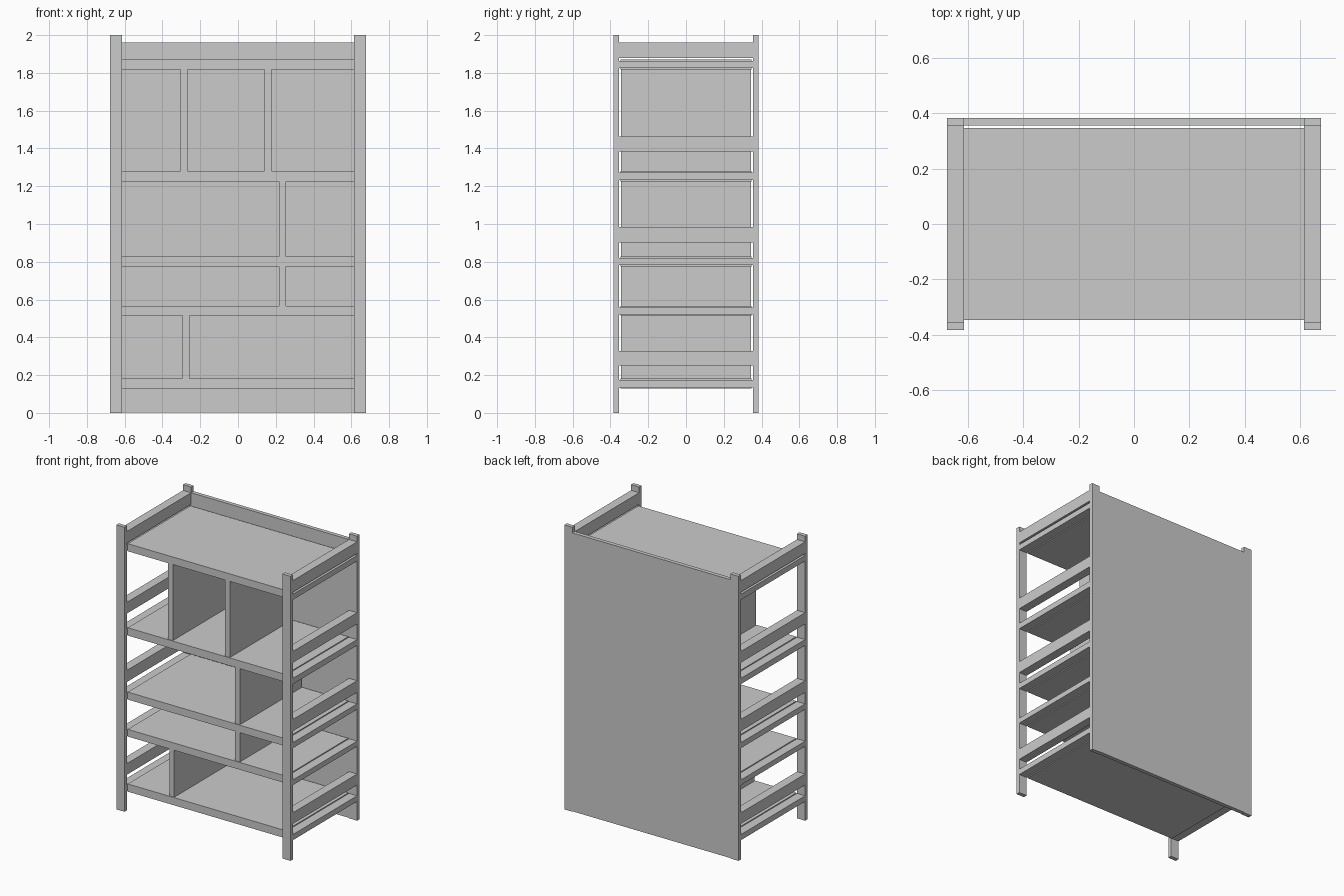
import bpy, bmesh

if "Cube" in bpy.data.objects:
    bpy.data.objects.remove(bpy.data.objects["Cube"])

# Overall sizes
X, XI = 0.677, 0.614      # outer and inner face of the posts
Y, YI = 0.384, 0.356      # outer and inner face in depth
SHELF_Y = 0.348           # shelf front edge
TOP = 1.96                # top of back panel and top rails


def box(name, x0, x1, y0, y1, z0, z1):
    bm = bmesh.new()
    bmesh.ops.create_cube(bm, size=1)
    for v in bm.verts:
        v.co.x = x1 if v.co.x > 0 else x0
        v.co.y = y1 if v.co.y > 0 else y0
        v.co.z = z1 if v.co.z > 0 else z0
    mesh = bpy.data.meshes.new(name)
    bm.to_mesh(mesh)
    bm.free()
    obj = bpy.data.objects.new(name, mesh)
    bpy.context.collection.objects.link(obj)
    return obj


def mirrored(name, *size):
    # part repeated on the left side
    obj = box(name, *size)
    obj.modifiers.new("mirror", 'MIRROR')
    return obj


# Corner posts
mirrored("front_posts", XI, X, -Y, -YI, 0, 2)
mirrored("back_posts", XI, X, YI, Y, 0, 2)

# Back panel
box("back_panel", -XI, XI, YI, Y, 0.003, TOP)

# Shelves with a slightly slimmer side rail at each end
shelves = [(0.128, 0.182), (0.515, 0.566), (0.775, 0.828),
           (1.225, 1.28), (1.818, 1.871)]
for i, (z0, z1) in enumerate(shelves):
    box(f"shelf_{i + 1}", -XI, XI, -SHELF_Y, SHELF_Y, z0, z1)
    mirrored(f"shelf_side_rail_{i + 1}", XI, X, -YI, YI, z0 + 0.007, z1 - 0.007)

# Guard rails on both sides
for i, (z0, z1) in enumerate([(0.25, 0.328), (0.902, 0.984),
                              (1.383, 1.462), (1.878, TOP)]):
    mirrored(f"guard_rail_{i + 1}", XI, X, -YI, YI, z0, z1)

# Upright dividers: shelf below, left x, right x
for i, (s, x0, x1) in enumerate([(0, -0.294, -0.256), (1, 0.216, 0.254),
                                 (2, 0.216, 0.254), (3, -0.305, -0.267),
                                 (3, 0.139, 0.177)]):
    box(f"divider_{i + 1}", x0, x1, -SHELF_Y + 0.005, SHELF_Y - 0.005,
        shelves[s][1], shelves[s + 1][0])
